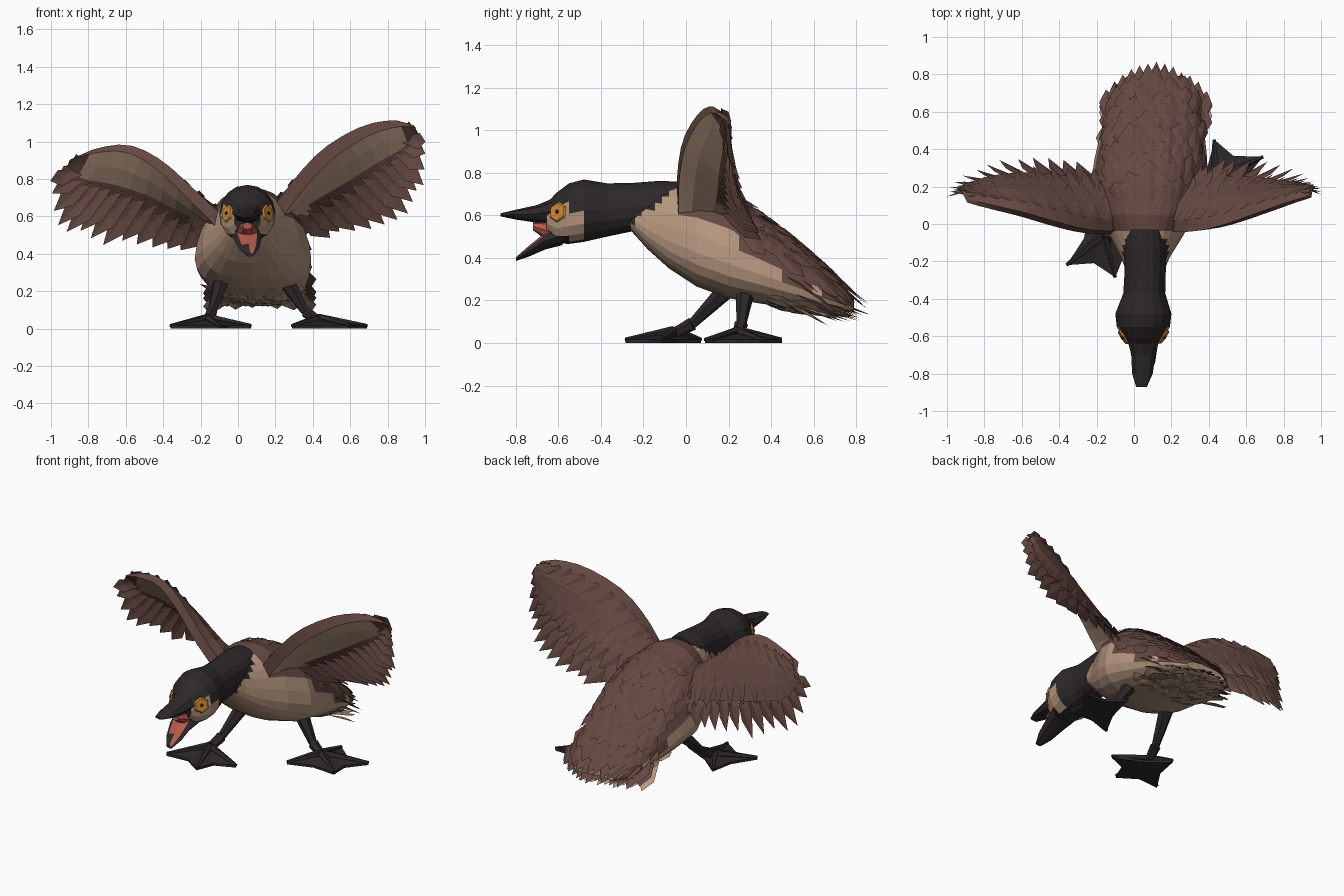
import bpy, bmesh, math, random
from mathutils import Vector as V
from mathutils.bvhtree import BVHTree

random.seed(4)
cube = bpy.data.objects.get("Cube")
if cube:
    bpy.data.objects.remove(cube)


def material(name, rgb):
    m = bpy.data.materials.new(name)
    m.use_nodes = True
    m.diffuse_color = (*rgb, 1)
    m.node_tree.nodes["Principled BSDF"].inputs["Base Color"].default_value = (*rgb, 1)
    return m


BROWN, TAN, BLACK, RED, ORANGE = range(5)
MATS = [material("feather brown", (.13, .065, .054)), material("belly tan", (.47, .31, .215)),
        material("soft black", (.026, .021, .023)), material("mouth red", (.45, .10, .065)),
        material("eye orange", (.62, .25, .03))]


def finish(name, bm, rule=None, solid=True):
    """Turn a bmesh into an object; rule picks the colour of each face."""
    if solid:
        bmesh.ops.recalc_face_normals(bm, faces=bm.faces)
    bm.normal_update()
    if rule:
        for f in bm.faces:
            f.material_index = rule(f.calc_center_median(), f.normal)
    mesh = bpy.data.meshes.new(name)
    bm.to_mesh(mesh)
    for m in MATS:
        mesh.materials.append(m)
    ob = bpy.data.objects.new(name, mesh)
    bpy.context.collection.objects.link(ob)


def sample(points, t):
    """Point at t (0..1) on a smooth curve through evenly spaced points."""
    n = len(points) - 1
    i = min(int(t * n), n - 1)
    u = t * n - i
    a, b, c, d = (V(points[max(0, min(n, i + k))]) for k in (-1, 0, 1, 2))
    return b + (c - a) * (u / 2) + (a * 2 - b * 5 + c * 4 - d) * (u * u / 2) \
        + (b * 3 - a - c * 3 + d) * (u ** 3 / 2)


def skin(bm, rings):
    """Bridge rings of points into a closed tube."""
    vs = [[bm.verts.new(p) for p in r] for r in rings]
    n = len(vs[0])
    for a, b in zip(vs, vs[1:]):
        for i in range(n):
            j = (i + 1) % n
            bm.faces.new((a[i], a[j], b[j], b[i]))
    bm.faces.new(vs[0])
    bm.faces.new(vs[-1][::-1])


def loft(sections, rings, sides, pear=0.0):
    """Sections are (y, centre x, half width, bottom z, top z); pear fills out the lower half."""
    out = []
    for k in range(rings):
        i, u = divmod(k / (rings - 1) * (len(sections) - 1), 1)
        i = int(i)
        a, b = sections[i], sections[min(i + 1, len(sections) - 1)]
        y, xc, hw, lo, hi = (p + (q - p) * u for p, q in zip(a, b))
        ring = []
        for s in range(sides):
            w = math.tau * s / sides
            c, v = (math.copysign(abs(q) ** (1 - pear), q) for q in (math.cos(w), math.sin(w)))
            ring.append((xc + hw * c * (1 - pear * v), y, (lo + hi) / 2 + (hi - lo) / 2 * v))
        out.append(ring)
    bm = bmesh.new()
    skin(bm, out)
    bmesh.ops.recalc_face_normals(bm, faces=bm.faces)
    return bm


def feather(bm, root, tip, normal, width, mat):
    """Pointed blade with a raised spine."""
    d = tip - root
    side = d.cross(normal).normalized() * width / 2
    up = normal * width * .12
    pts = [root + side * .4, root + d * .68 + side, tip, root + d * .68 - side, root - side * .4]
    vs = [bm.verts.new(p) for p in pts]
    mid = bm.verts.new(root + d * .55 + up)
    for a, b in zip(vs, vs[1:] + vs[:1]):
        bm.faces.new((a, mid, b)).material_index = mat


# Body
BODY = [(-.27, .06, .09, .54, .70), (-.18, .06, .125, .44, .72), (-.08, .065, .18, .35, .735),
        (.05, .07, .25, .265, .75), (.2, .08, .30, .21, .70), (.35, .09, .29, .185, .60),
        (.5, .10, .265, .165, .48), (.64, .11, .24, .145, .36), (.74, .11, .20, .14, .265),
        (.79, .11, .14, .15, .21)]


def body_colour(c, n):
    if c.y < -.04:
        return BLACK if c.z > .775 + .84 * c.y else TAN
    if c.y > .62:
        return BROWN if n.z > 0 else TAN
    return BROWN if c.z > max(min(.6, .68 - .8 * c.y), .37 - .2 * c.y) else TAN


bm = loft(BODY, 28, 24, .2)
body_tree = BVHTree.FromBMesh(bm)
finish("body", bm, body_colour)


def on_body(x, y, below=False):
    s = -1 if below else 1
    p, n, _, _ = body_tree.ray_cast(V((x, y, 2 * s)), V((0, 0, -s)))
    return (p, n) if p else (None, None)


# Overlapping plumage on the back and under the rump
for name, below, start, rows, mat in (("back_feathers", False, .12, 12, BROWN),
                                      ("rump_feathers", True, .38, 7, TAN)):
    bm = bmesh.new()
    for r in range(rows):
        y = start + r * .05
        for k in range(9):
            u = (k - 4 + .5 * (r % 2)) / 4.4
            x = .095 + .26 * u * (1 if y > .2 else .7) + random.uniform(-.015, .015)
            p, n = on_body(x, y, below)
            q, _ = on_body(x + .02 * u, min(y + random.uniform(.1, .15), .78), below)
            if p and q and abs(n.z) > .25:
                feather(bm, p + n * .002, q + n * random.uniform(.012, .026), n, .085, mat)
    finish(name, bm, solid=False)

# Tail fan: brown layers above a tan one
bm = bmesh.new()
for y0, z0, y1, z1, mat in ((.56, .40, .87, .175, BROWN), (.48, .455, .79, .245, BROWN),
                            (.54, .24, .87, .14, BROWN), (.50, .19, .83, .12, TAN)):
    for k in range(13):
        u = (k - 6) / 6
        root = V((.11 + .22 * u, y0 - .04 * u * u, z0 - .12 * u * u * (z0 > .3)))
        tip = V((.12 + .27 * u, y1 - .15 * u * u - random.uniform(0, .035),
                 z1 - .03 * u * u + random.uniform(-.012, .012)))
        feather(bm, root, tip, V((0, .5, .87)), .10, mat)
finish("tail_feathers", bm, solid=False)

# Neck and head
HEAD = [(-.03, .06, .10, .60, .757), (-.12, .06, .115, .55, .762), (-.25, .06, .11, .525, .752),
        (-.37, .055, .112, .50, .75), (-.48, .05, .15, .475, .768), (-.55, .05, .142, .465, .75),
        (-.61, .05, .105, .47, .705), (-.655, .05, .07, .52, .655)]


def head_colour(c, n):
    cheek = -.65 < c.y < -.46 and .49 < c.z < .635 and abs(c.x - .05) > .055
    return TAN if cheek else BLACK


bm = loft(HEAD, 15, 16, .08)
head_tree = BVHTree.FromBMesh(bm)
finish("head_and_neck", bm, head_colour)

# Open beak and throat
UPPER = [(-.60, .05, .09, .56, .69), (-.70, .05, .065, .565, .648), (-.80, .045, .055, .58, .626),
         (-.872, .04, .028, .595, .609)]
LOWER = [(-.58, .05, .09, .46, .55), (-.66, .05, .075, .44, .52), (-.74, .058, .055, .405, .455),
         (-.80, .065, .022, .385, .402)]
THROAT = [(-.58, .05, .07, .48, .58), (-.65, .05, .055, .48, .572), (-.72, .05, .025, .53, .568)]
finish("upper_beak", loft(UPPER, 4, 8), lambda c, n: BLACK)
finish("lower_beak", loft(LOWER, 4, 8), lambda c, n: RED if n.z > .75 and c.y < -.58 else BLACK)
finish("throat", loft(THROAT, 3, 8), lambda c, n: RED)

# Eyes with small pupils and heavy brows
for name, s in (("left", 1), ("right", -1)):
    p, n, _, _ = head_tree.find_nearest(V((.05 + .22 * s, -.68, .64)))
    rot = n.to_track_quat('Z', 'Y').to_matrix().to_4x4()
    for part, radius, lift, mat in (("eye", .05, .006, ORANGE), ("pupil", .011, .011, BLACK)):
        bm = bmesh.new()
        bmesh.ops.create_cone(bm, cap_ends=True, segments=6, radius1=radius, radius2=radius * .85,
                              depth=.009)
        bmesh.ops.transform(bm, matrix=rot, verts=bm.verts)
        bmesh.ops.translate(bm, vec=p + n * lift, verts=bm.verts)
        finish(f"{name}_{part}", bm, lambda c, n, m=mat: m)
    bm = bmesh.new()
    feather(bm, p + V((.01 * s, .07, .05)), p + V((-.06 * s, -.04, .01)) + n * .02,
            V((.5 * s, -.3, .8)), .05, BLACK)
    finish(f"{name}_brow", bm, solid=False)

# Wings: front chord of the lining, then upper edge and feather-tip curves to the wing tip
WINGS = {
    "right": (.05, [(-.06, -.04, .58), (-.24, -.03, .75), (-.41, .01, .90), (-.58, .06, .98),
                    (-.75, .10, .965), (-.88, .13, .91)],
              [(-.17, .28, .46), (-.37, .35, .41), (-.60, .36, .44), (-.82, .31, .48),
               (-.965, .22, .57), (-1.0, .15, .79)]),
    "left": (.1, [(.19, -.04, .65), (.31, -.04, .81), (.46, -.01, .965), (.66, .06, 1.08),
                  (.83, .12, 1.113), (.94, .15, 1.085)],
             [(.36, .31, .50), (.55, .36, .49), (.77, .33, .53), (.92, .26, .64),
              (.995, .2, .78), (1.0, .16, 1.0)])}

for name, (front, lead, trail) in WINGS.items():
    def wing(t, c, h=0):
        """Point at span t and chord c of the cambered wing, raised by h, and its normal."""
        a, b = sample(lead, t), sample(trail, t)
        span = sample(lead, min(t + .05, 1)) - sample(lead, max(t - .05, 0))
        n = span.cross(b - a).normalized()
        n = n if n.y > 0 else -n
        return a + (b - a) * c + n * (h * (1.25 - .8 * t) + .2 * c * (1 - c)), n

    # Padded arm: chord fraction and thickness around the section
    arm = [(0, 0), (.1, .022), (.28, .03), (.48, .016), (.66, 0),
           (.62, -.01), (.43, -.03), (.24, -.058), (front, -.06)]
    bm = bmesh.new()
    skin(bm, [[wing(k / 12, c, h)[0] for c, h in arm] for k in range(13)])
    bm.faces.ensure_lookup_table()
    for i, f in enumerate(bm.faces):
        row, part = divmod(i, len(arm))
        lining = part in (6, 7) or part == 5 and row < 2
        f.material_index = TAN if lining and row < 10 else BROWN
    finish(f"{name}_wing_arm", bm)

    # Flight feathers fanning outward, then two shorter rows covering their roots
    bm = bmesh.new()
    for count, c0, c1, h, width in ((15, .36, 1.02, 0, .125), (13, .25, .78, .022, .11),
                                    (11, .08, .48, .03, .10)):
        for k in range(count):
            t = k / (count - 1)
            root, n = wing(t * .84, c0, h)
            tip, _ = wing(t, c1 - random.uniform(.0, .09) * (0 < k < count - 1), h * .8)
            feather(bm, root, tip, n, width * (1.1 - .4 * t), BROWN)
    for k in range(4):
        root, n = wing(.72 + .05 * k, .2)
        feather(bm, root, wing(1, .85 - .25 * k)[0], n, .08, BROWN)
    finish(f"{name}_wing_feathers", bm, solid=False)

# Legs and webbed feet
LEGS = {"right": ((-.09, .19, .25), (-.14, .03, .09), (-.17, -.08),
                  [(-.36, -.22), (-.10, -.285), (.07, -.12), (-.24, .07)]),
        "left": ((.26, .28, .25), (.36, .26, .09), (.45, .24),
                 [(.69, .36), (.60, .13), (.29, .09), (.43, .45)])}


def limb(bm, a, b, r1, r2, sides=6):
    a, b = V(a), V(b)
    d = b - a
    x = d.cross(V((.3, .9, .2))).normalized()
    y = d.cross(x).normalized()
    skin(bm, [[p + (x * math.cos(w) + y * math.sin(w)) * r for w in
               (math.tau * i / sides for i in range(sides))] for p, r in ((a, r1), (b, r2))])


for name, (hip, ankle, centre, toes) in LEGS.items():
    bm = bmesh.new()
    limb(bm, hip, ankle, .045, .024)
    limb(bm, ankle, (*centre, .03), .032, .024)
    mid = V((*centre, 0))
    rim = []
    for p, q in zip(toes, toes[1:] + toes[:1]):
        tip, nxt = V((*p, 0)), V((*q, 0))
        limb(bm, V(ankle) * .2 + (mid + V((0, 0, .045))) * .8, tip + V((0, 0, .015)), .026, .01, 5)
        rim += [tip, mid + ((tip + nxt) / 2 - mid) * .75]
    top = bm.verts.new(mid + V((0, 0, .05)))
    low = [bm.verts.new(p) for p in rim]
    high = [bm.verts.new(p + V((0, 0, .016))) for p in rim]
    bm.faces.new(low)
    for i in range(len(rim)):
        j = (i + 1) % len(rim)
        bm.faces.new((high[i], high[j], top))
        bm.faces.new((low[i], low[j], high[j], high[i]))
    finish(f"{name}_leg_and_foot", bm, lambda c, n: BLACK)
